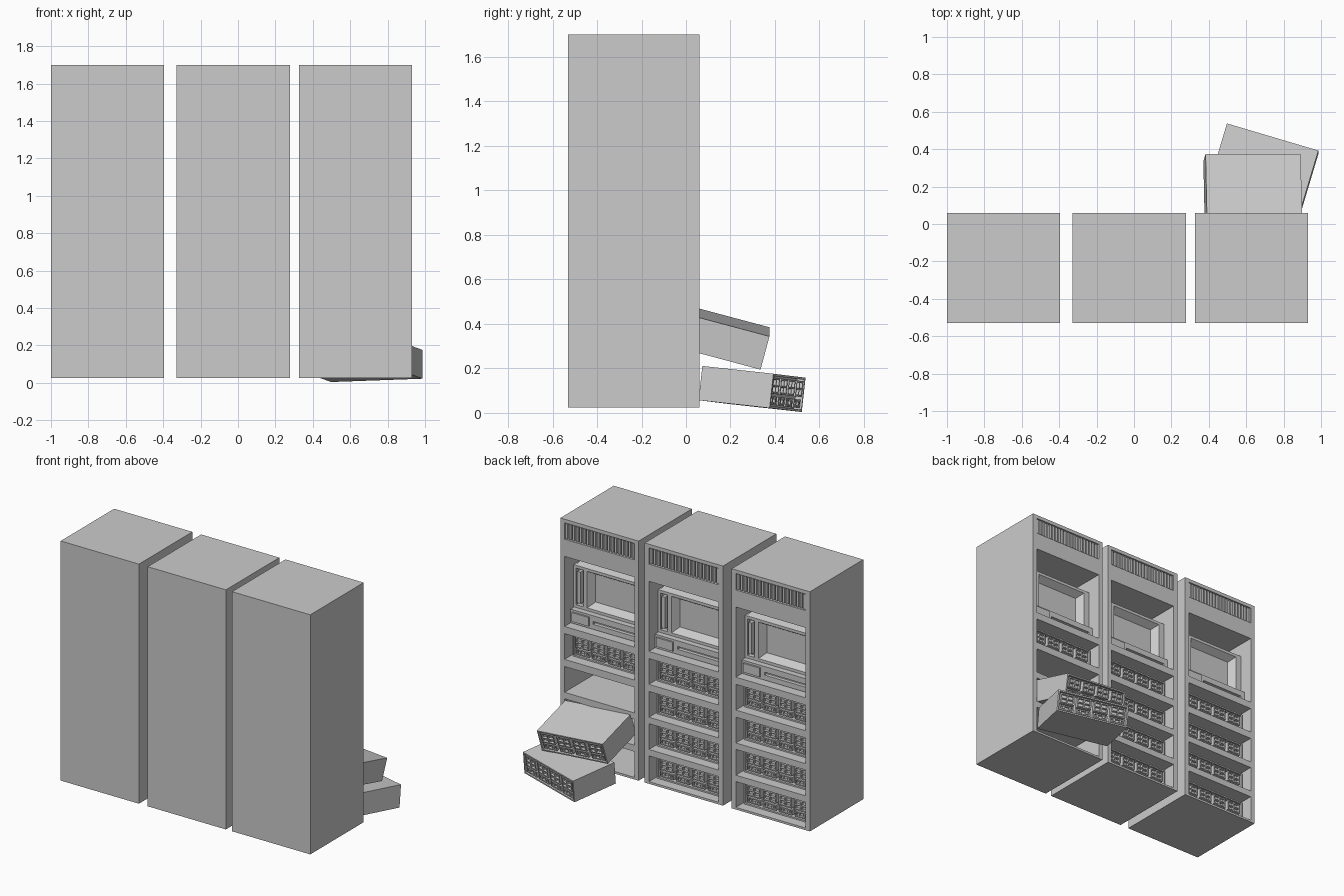
import bpy, bmesh
from math import radians

if "Cube" in bpy.data.objects:
    bpy.data.objects.remove(bpy.data.objects["Cube"])

FRONT = 0.06          # the open side of the racks faces +y
HALF = 0.3025
BAY = 0.27            # half width of the bays
FLOORS = [0.72, 0.49, 0.265, 0.04]


def grid_box(bm, xs, zs, front, back, cells):
    """Box whose +y face is a grid; cells maps (col, row) to (push, inset)."""
    nx, nz = len(xs), len(zs)
    g = [[bm.verts.new((x, front, z)) for z in zs] for x in xs]
    for i in range(nx - 1):
        for j in range(nz - 1):
            ring = [g[i][j], g[i + 1][j], g[i + 1][j + 1], g[i][j + 1]]
            if (i, j) not in cells:
                bm.faces.new(ring)
                continue
            push, k = cells[i, j]
            x0, x1, z0, z1 = xs[i] + k, xs[i + 1] - k, zs[j] + k, zs[j + 1] - k
            inner = [bm.verts.new((x, front + push, z))
                     for x, z in ((x0, z0), (x1, z0), (x1, z1), (x0, z1))]
            bm.faces.new(inner)
            for a in range(4):
                b = (a + 1) % 4
                bm.faces.new((ring[a], ring[b], inner[b], inner[a]))
    c = [bm.verts.new((x, back, z)) for x, z in
         ((xs[0], zs[0]), (xs[-1], zs[0]), (xs[-1], zs[-1]), (xs[0], zs[-1]))]
    bm.faces.new(c)
    bm.faces.new([g[i][0] for i in range(nx)] + [c[1], c[0]])
    bm.faces.new([g[i][-1] for i in range(nx)] + [c[2], c[3]])
    bm.faces.new(g[0] + [c[3], c[0]])
    bm.faces.new(g[-1] + [c[2], c[1]])


def box(bm, x0, x1, y0, y1, z0, z1):
    grid_box(bm, [x0, x1], [z0, z1], y1, y0, {})


def to_mesh(bm, name):
    bmesh.ops.recalc_face_normals(bm, faces=bm.faces)
    me = bpy.data.meshes.new(name)
    bm.to_mesh(me)
    bm.free()
    return me


def place(name, me, loc, rot=(0, 0, 0)):
    ob = bpy.data.objects.new(name, me)
    ob.location = loc
    ob.rotation_euler = [radians(a) for a in rot]
    bpy.context.collection.objects.link(ob)


# cabinet shell: four drawer bays, screen bay and vent recess
bm = bmesh.new()
zs = [0.025]
for f in reversed(FLOORS):
    zs += [f, f + 0.18]
zs += [0.95, 1.44, 1.56, 1.675, 1.7]
cells = {(1, j): (-0.42, 0) for j in (1, 3, 5, 7, 9)}
cells[1, 11] = (-0.03, 0)
grid_box(bm, [-HALF, -BAY, BAY, HALF], zs, 0, -0.59, cells)
cabinet = to_mesh(bm, "cabinet")

# vent slats
bm = bmesh.new()
n = 20
for i in range(n):
    x = -BAY + 2 * BAY * (i + 0.5) / n
    box(bm, x - 0.008, x + 0.008, -0.03, -0.004, 1.565, 1.67)
vent = to_mesh(bm, "vent")

# monitor: bevelled screen recess, side strip, sloping top
bm = bmesh.new()
grid_box(bm, [-BAY, -0.225, 0.165, 0.195, 0.25, BAY], [0.95, 1.07, 1.325, 1.345],
         -0.1, -0.4, {(1, 1): (-0.05, 0.03), (3, 1): (-0.03, 0)})
box(bm, 0.21, 0.235, -0.13, -0.09, 1.09, 1.31)
prof = [(-0.1, 1.345), (-0.4, 1.345), (-0.4, 1.425)]
ends = [[bm.verts.new((x, y, z)) for y, z in prof] for x in (-0.255, 0.255)]
for e in ends:
    bm.faces.new(e)
for a in range(3):
    b = (a + 1) % 3
    bm.faces.new((ends[0][a], ends[0][b], ends[1][b], ends[1][a]))
monitor = to_mesh(bm, "monitor")

# control strip under the screen: button block and slot
bm = bmesh.new()
grid_box(bm, [-0.265, -0.235, 0.09, 0.12, 0.25, 0.265], [0.955, 0.972, 0.99, 1.01, 1.035, 1.05],
         -0.06, -0.1, {(1, 2): (-0.025, 0), (3, 2): (0.012, 0), (3, 1): (0.012, 0),
                       (3, 3): (0.012, 0)})
control = to_mesh(bm, "control_strip")

# drawer: pocketed front holding four modules of small cells
bm = bmesh.new()
grid_box(bm, [-0.255, -0.245, 0.245, 0.255], [0, 0.01, 0.145, 0.155], 0, -0.335,
         {(1, 1): (-0.035, 0)})
for m in range(4):
    x = -0.184 + m * 0.1227
    w = 0.05
    grid_box(bm, [x - w, x - w + 0.008, x - 0.004, x + 0.004, x + w - 0.008, x + w],
             [0.066, 0.074, 0.098, 0.104, 0.130, 0.138], -0.002, -0.035,
             {(i, j): (-0.014, 0.002) for i in (1, 3) for j in (1, 3)})
    grid_box(bm, [x - w, x - w + 0.008, x + w - 0.008, x + w],
             [0.016, 0.024, 0.046, 0.054], -0.006, -0.035, {(1, 1): (-0.014, 0.002)})
    for s in (-1, 1):
        box(bm, x + s * 0.023 - 0.008, x + s * 0.023 + 0.008, -0.016, -0.004, 0.027, 0.043)
drawer = to_mesh(bm, "drawer")

# three racks; the last one has lost its lower drawers
for r, (cx, filled) in enumerate([(-0.6975, 4), (-0.025, 4), (0.6275, 1)], 1):
    for name, me in (("cabinet", cabinet), ("vent", vent),
                     ("monitor", monitor), ("control_strip", control)):
        place(f"{name}_{r}", me, (cx, FRONT, 0))
    for k in range(filled):
        place(f"drawer_{r}_{k + 1}", drawer, (cx, FRONT - 0.07, FLOORS[k] + 0.001))

# two drawers tumbled out in front
place("fallen_drawer_upper", drawer, (0.625, 0.335, 0.215), (-15, 4.6, 0))
place("fallen_drawer_lower", drawer, (0.742, 0.448, 0.013), (-6, -2, -16.5))
